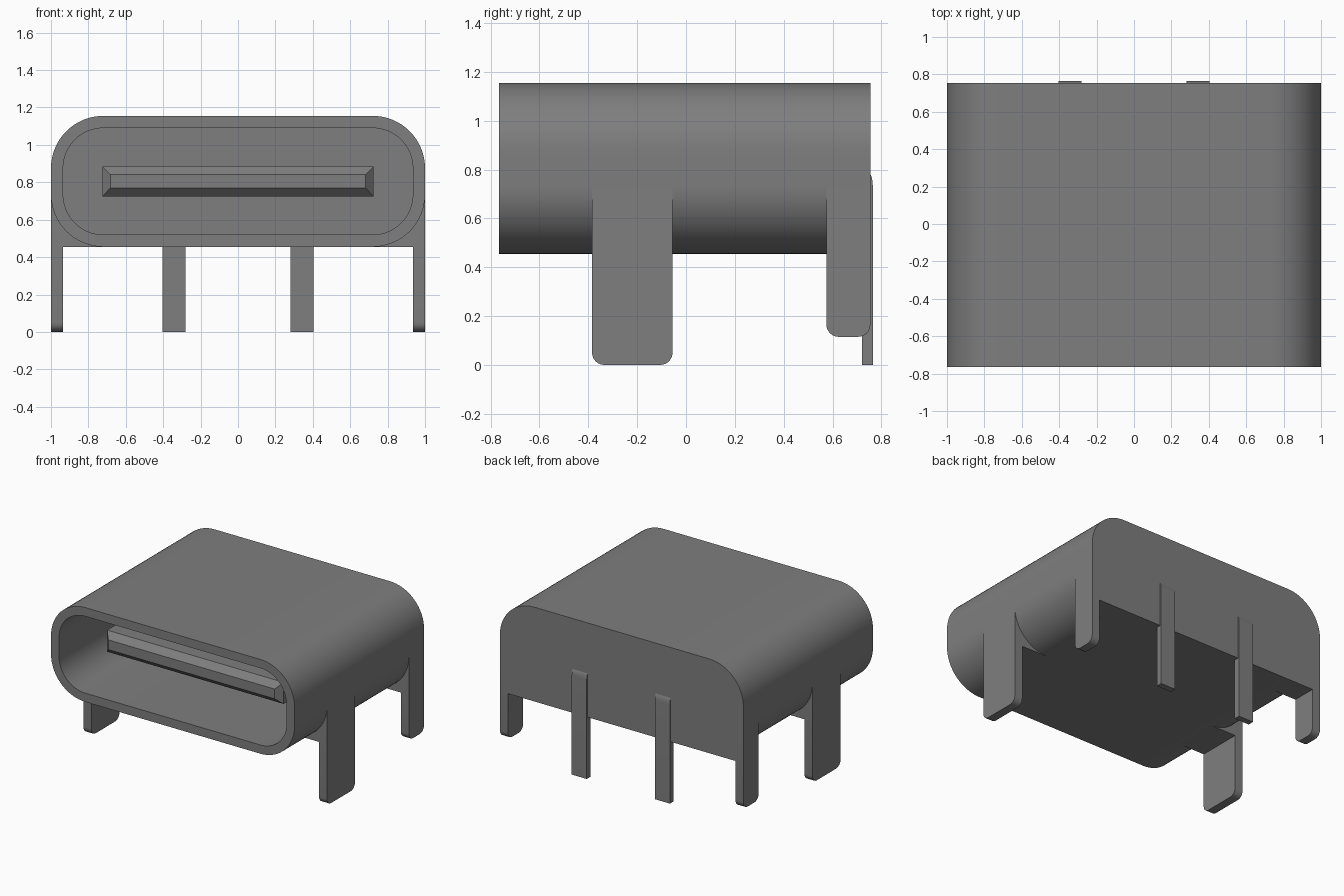
import bpy
import bmesh
import math

cube = bpy.data.objects.get("Cube")
if cube:
    bpy.data.objects.remove(cube, do_unlink=True)

# Single grey metal colour
metal = bpy.data.materials.new("grey metal")
metal.use_nodes = True
GREY = (0.21, 0.21, 0.21, 1.0)
metal.diffuse_color = GREY
metal.node_tree.nodes["Principled BSDF"].inputs["Base Color"].default_value = GREY

# Main dimensions
FRONT, BACK = -0.765, 0.755
BOTTOM, TOP = 0.455, 1.155
RADIUS, WALL = 0.28, 0.065
MID = (BOTTOM + TOP) / 2


def loft(name, loops, round_edge=None, radius=0.05):
    """Skin a chain of equal-length point loops and cap both ends."""
    bm = bmesh.new()
    rings = [[bm.verts.new(p) for p in loop] for loop in loops]
    for a, b in zip(rings, rings[1:]):
        n = len(a)
        for i in range(n):
            j = (i + 1) % n
            bm.faces.new((a[i], a[j], b[j], b[i]))
    bm.faces.new(rings[0])
    bm.faces.new(rings[-1])
    bmesh.ops.recalc_face_normals(bm, faces=bm.faces)
    if round_edge:
        edges = [e for e in bm.edges if round_edge(e)]
        bmesh.ops.bevel(bm, geom=edges, offset=radius, offset_type='OFFSET',
                        segments=6, profile=0.5, affect='EDGES')
    mesh = bpy.data.meshes.new(name)
    bm.to_mesh(mesh)
    bm.free()
    mesh.materials.append(metal)
    obj = bpy.data.objects.new(name, mesh)
    bpy.context.collection.objects.link(obj)
    bpy.ops.object.select_all(action='DESELECT')
    obj.select_set(True)
    bpy.context.view_layer.objects.active = obj
    bpy.ops.object.shade_smooth_by_angle(angle=math.radians(30))
    return obj


def rounded_ring(inset, y, steps=16):
    """Rounded rectangle in the xz plane, shrunk by inset."""
    cx, cz, r = 1 - RADIUS, (TOP - BOTTOM) / 2 - RADIUS, RADIUS - inset
    points = []
    for k, (sx, sz) in enumerate([(1, 1), (-1, 1), (-1, -1), (1, -1)]):
        for i in range(steps + 1):
            t = math.pi / 2 * (k + i / steps)
            points.append((sx * cx + r * math.cos(t), y,
                           MID + sz * cz + r * math.sin(t)))
    return points


def rect_ring(half_x, half_z, y, z):
    return [(sx * half_x, y, z + sz * half_z)
            for sx, sz in [(1, 1), (-1, 1), (-1, -1), (1, -1)]]


# Hollow shell, closed at the back
loft("shell", [rounded_ring(0, BACK), rounded_ring(0, FRONT),
               rounded_ring(WALL, FRONT), rounded_ring(WALL, 0.6)])

# Contact tongue with a chamfered tip
loft("tongue", [rect_ring(0.725, 0.08, 0.62, MID),
                rect_ring(0.725, 0.08, -0.5, MID),
                rect_ring(0.683, 0.036, -0.545, MID)])


def leg(name, side, y0, y1, foot):
    """Side tab that meets the rounded lower corner of the shell."""
    profile = []
    for i in range(17):
        t = -math.pi / 2 * (1 - i / 16)
        profile.append((1 - RADIUS + RADIUS * math.cos(t),
                        BOTTOM + RADIUS + RADIUS * math.sin(t)))
    profile += [(1, foot), (1 - WALL, foot), (1 - WALL, BOTTOM)]

    def is_foot_corner(e):
        a, b = e.verts
        return (max(a.co.z, b.co.z) < foot + 0.001
                and abs(a.co.y - b.co.y) < 0.001)

    loft(name, [[(side * x, y, z) for x, z in profile] for y in (y0, y1)],
         is_foot_corner)


# Rear pin, rounded where it bends into the back face
pin_profile = [(0.72, 0), (0.765, 0), (0.765, 0.735), (0.7635, 0.755),
               (0.76, 0.77), (0.754, 0.782), (0.72, 0.782)]

for label, side in (("left", 1), ("right", -1)):
    leg(f"front_leg_{label}", side, -0.385, -0.055, 0.0)
    leg(f"rear_leg_{label}", side, 0.575, BACK, 0.115)
    loft(f"rear_pin_{label}", [[(side * x, y, z) for y, z in pin_profile]
                               for x in (0.28, 0.403)])
